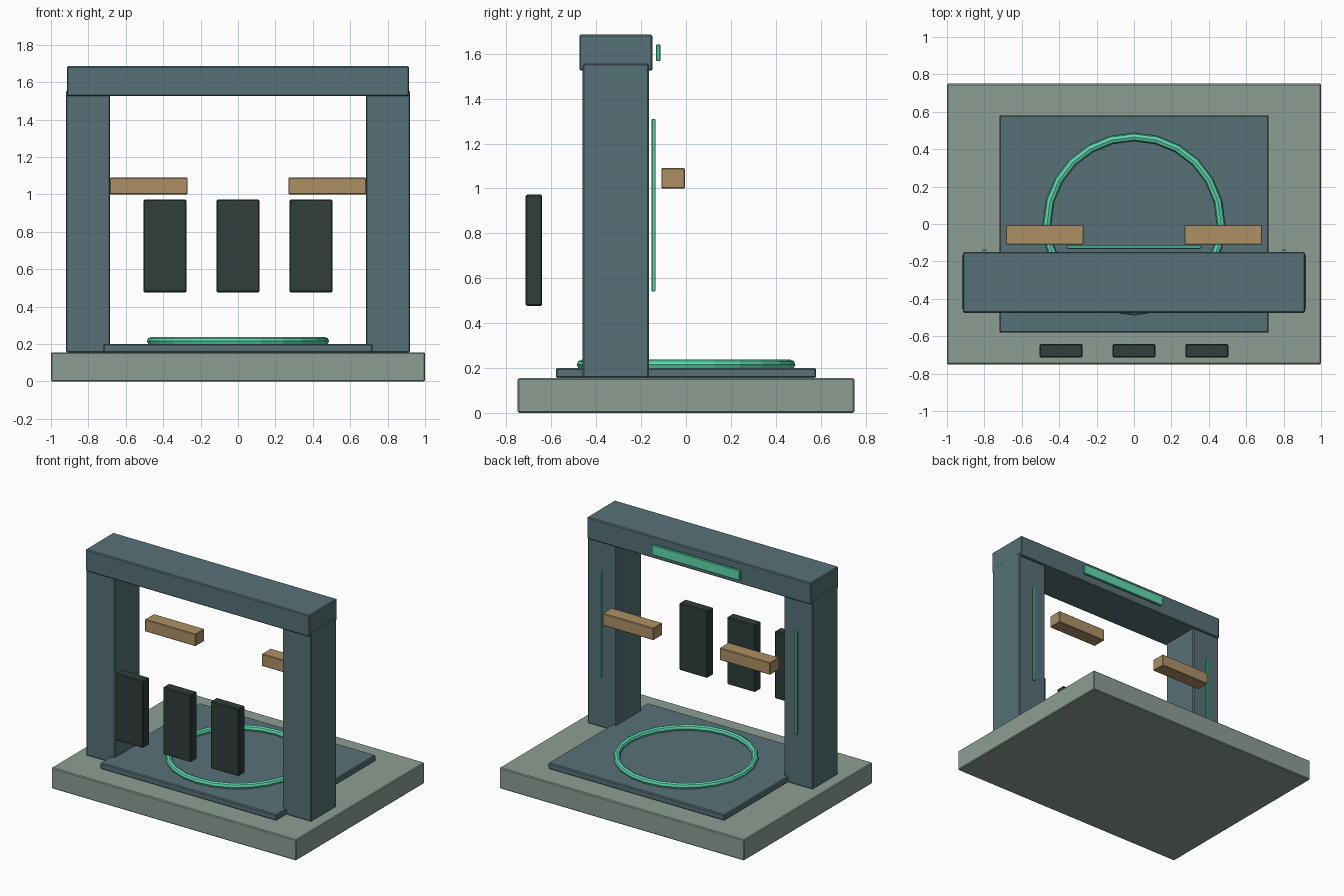
import bpy
import math

if "Cube" in bpy.data.objects:
    bpy.data.objects.remove(bpy.data.objects["Cube"])


def material(name, rgb):
    # sRGB 0-255 to linear diffuse colour
    lin = [(c / 255 / 12.92) if c < 11 else ((c / 255 + 0.055) / 1.055) ** 2.4 for c in rgb]
    m = bpy.data.materials.new(name)
    m.diffuse_color = (*lin, 1)
    m.use_nodes = True
    m.node_tree.nodes["Principled BSDF"].inputs["Base Color"].default_value = m.diffuse_color
    return m


STONE = material("grey_green_stone", (141, 158, 148))
SLATE = material("slate_blue", (87, 113, 119))
TEAL = material("glowing_teal", (95, 217, 176))
WOOD = material("tan_wood", (173, 144, 100))
DARK = material("dark_panel", (48, 61, 60))


def box(name, x, y, z, mat, bevel=0.006):
    """Box from (min, max) ranges with slightly bevelled edges."""
    spans = (x, y, z)
    bpy.ops.mesh.primitive_cube_add(size=1, location=[(a + b) / 2 for a, b in spans])
    ob = bpy.context.object
    ob.name = name
    ob.scale = [b - a for a, b in spans]
    bpy.ops.object.transform_apply(location=False, rotation=False, scale=True)
    ob.data.materials.append(mat)
    mod = ob.modifiers.new("edge_bevel", 'BEVEL')
    mod.width = bevel
    mod.segments = 1
    return ob


def mirrored(side, lo, hi):
    return (lo, hi) if side > 0 else (-hi, -lo)


# Base and raised floor plate
box("base_slab", (-1, 1), (-0.75, 0.75), (0, 0.155), STONE)
box("floor_plate", (-0.72, 0.72), (-0.58, 0.58), (0.155, 0.2), SLATE)

# Floor ring
bpy.ops.mesh.primitive_torus_add(major_radius=0.465, minor_radius=0.022,
                                 major_segments=24, minor_segments=8,
                                 location=(0, 0, 0.215))
ring = bpy.context.object
ring.name = "floor_ring"
ring.data.materials.append(TEAL)

# Gate: posts, light strips and side arms on both sides
for side, label in ((-1, "left"), (1, "right")):
    box(label + "_post", mirrored(side, 0.685, 0.92), (-0.46, -0.165), (0.155, 1.555), SLATE)
    box(label + "_post_light", mirrored(side, 0.79, 0.81), (-0.154, -0.135), (0.54, 1.31), TEAL, 0.004)
    box(label + "_arm", mirrored(side, 0.27, 0.685), (-0.11, -0.005), (1.0, 1.09), WOOD, 0.004)

# Top beam and its light strip
box("top_beam", (-0.915, 0.915), (-0.475, -0.15), (1.525, 1.685), SLATE)
box("beam_light", (-0.36, 0.36), (-0.133, -0.113), (1.567, 1.642), TEAL, 0.004)

# Row of hanging panels at the front
for i in range(3):
    cx = (i - 1) * 0.39
    box("front_panel_%d" % (i + 1), (cx - 0.115, cx + 0.115), (-0.714, -0.641), (0.476, 0.972), DARK)
